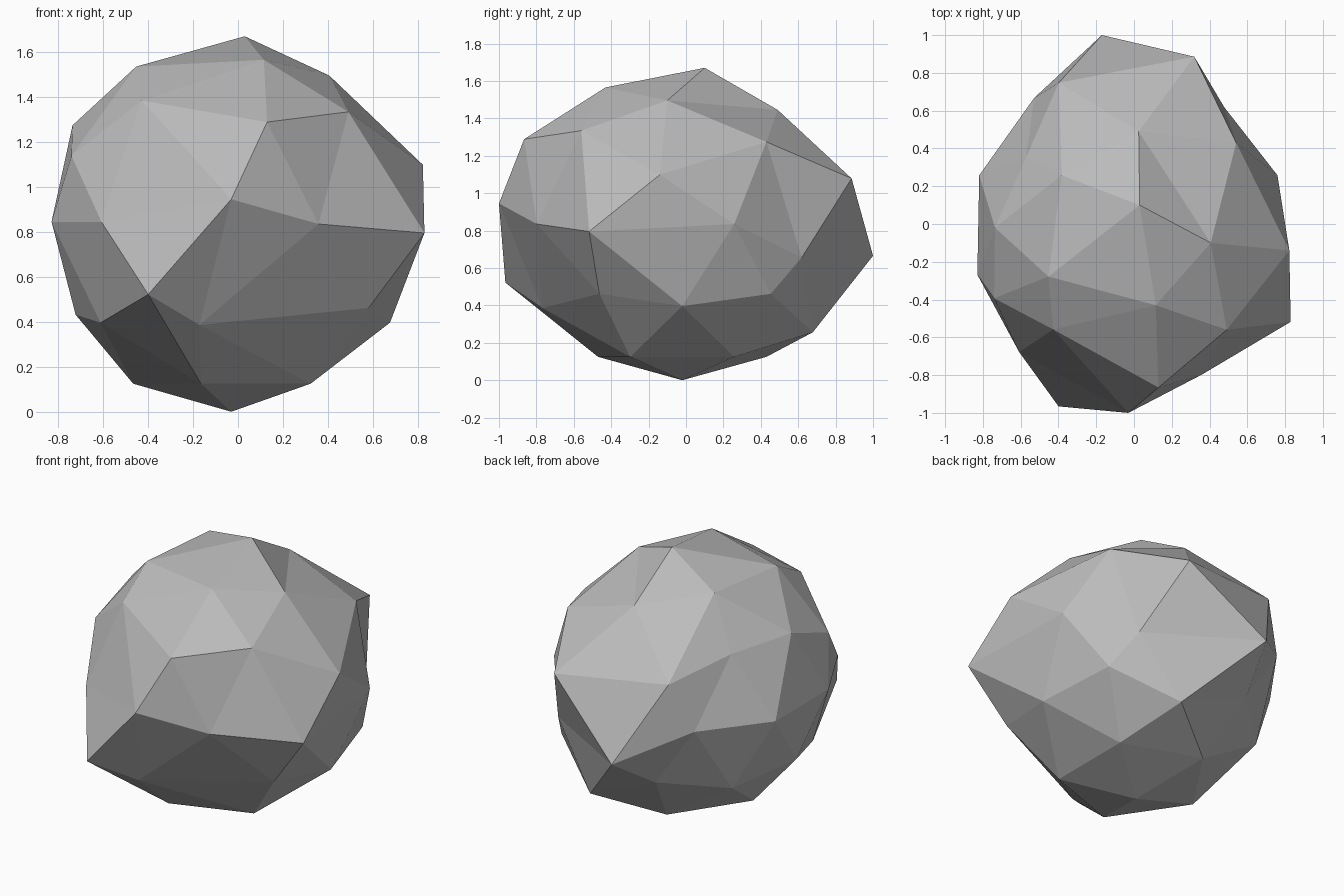
import bpy
import bmesh
from math import atan2, degrees
from mathutils import Vector

default = bpy.data.objects.get("Cube")
if default:
    bpy.data.objects.remove(default, do_unlink=True)

# Stone colour
stone = bpy.data.materials.new("grey_stone")
stone.use_nodes = True
colour = (0.5, 0.5, 0.5, 1)
stone.diffuse_color = colour
stone.node_tree.nodes["Principled BSDF"].inputs["Base Color"].default_value = colour

SIZE = Vector((0.83, 0.9, 0.835))
CENTRE = Vector((-0.03, -0.02, 0.835))

# Corners pulled out of the even ball, in hundredths.
# Each band lists its corners anticlockwise from +x; None leaves a corner alone.
even = None
PULLS = {
    "peak": [(6, 12, 0)],
    "crown": [(0, -8, -5), (-8, 6, -10), even, (-7, 2, -1), (1, 4, 2)],
    "shoulder": [even, (-15, 4, -13), even, (-18, 19, 11), (-5, -9, 6)],
    "upper": [(11, -12, -11), (12, 14, -13), (6, -10, 3), (-11, 10, -7), (-7, -8, 8)],
    "middle": [even, (2, -9, -18), (-14, 12, -17), (-1, -4, 1), even,
               (-1, 3, 1), (-9, 7, 1), (0, -8, 11), (-10, -5, 0), (7, -22, -4)],
    "lower": [even, (-1, -5, 0), (5, -7, -3), (-14, -18, 6), (1, 3, 0)],
    "skirt": [even, (2, -3, -14), (0, -4, 0), (-1, 5, 0), (-36, -2, -1)],
}


def turn(vert):
    """Whole-degree angle of a corner around the upright axis."""
    return round(degrees(atan2(vert.co.y, vert.co.x))) % 360


def bands_from_top(bm):
    """Group the ball's corners into level bands, highest first."""
    bands = {}
    for vert in bm.verts:
        bands.setdefault(round(vert.co.z, 2) + 0.0, []).append(vert)
    return [sorted(bands[z], key=turn) for z in sorted(bands, reverse=True)]


# Rock: a faceted ball, stretched and then pulled out of shape
bm = bmesh.new()
bmesh.ops.create_icosphere(bm, subdivisions=2, radius=1)
bands = bands_from_top(bm)
for vert in bm.verts:
    vert.co = vert.co * SIZE + CENTRE
for band, pulls in zip(bands, PULLS.values()):
    for vert, pull in zip(band, pulls):
        if pull:
            vert.co += Vector(pull) / 100
bmesh.ops.recalc_face_normals(bm, faces=bm.faces)

mesh = bpy.data.meshes.new("rock")
bm.to_mesh(mesh)
bm.free()
mesh.materials.append(stone)
rock = bpy.data.objects.new("rock", mesh)
bpy.context.collection.objects.link(rock)
